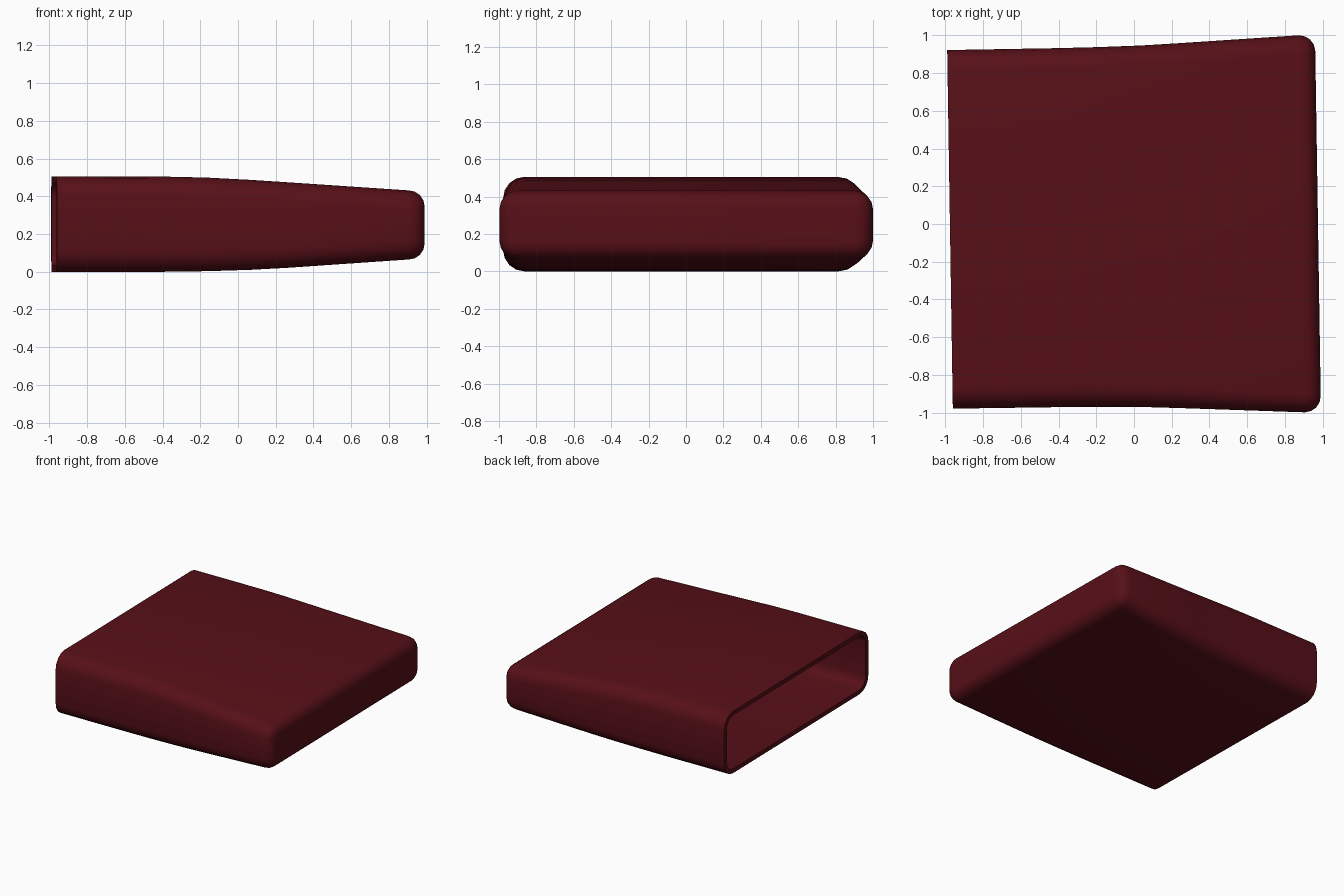
import bpy, bmesh
from math import sin, cos, pi, radians
from mathutils import Matrix

if "Cube" in bpy.data.objects:
    bpy.data.objects.remove(bpy.data.objects["Cube"])

CORNER_STEPS = 4
MID_Z = 0.2525


def ring(bm, x, hw, z0, z1, r):
    """Rounded rectangle across x, half width hw, from z0 to z1."""
    verts = []
    zc, hh = (z0 + z1) / 2, (z1 - z0) / 2
    for k, (sy, sz) in enumerate([(1, 1), (-1, 1), (-1, -1), (1, -1)]):
        for i in range(CORNER_STEPS + 1):
            a = (k + i / CORNER_STEPS) * pi / 2
            y = sy * (hw - r) + r * cos(a)
            z = zc + sz * (hh - r) + r * sin(a)
            verts.append(bm.verts.new((x, y, z)))
    return verts


# sleeve stations: x, half width, bottom, top, corner radius
stations = [
    (-0.975, 0.950, 0.000, 0.505, 0.115),
    (-0.40, 0.951, 0.000, 0.504, 0.115),
    (-0.18, 0.953, 0.003, 0.499, 0.113),
    (0.05, 0.958, 0.010, 0.487, 0.110),
    (0.25, 0.967, 0.021, 0.474, 0.108),
    (0.89, 0.999, 0.065, 0.431, 0.100),
]

# rounded edge around the closed end
R = 0.085
_, hw, z0, z1, r = stations[-1]
for i in range(1, 5):
    a = i / 4 * pi / 2
    d = R * (1 - cos(a))
    stations.append((0.89 + R * sin(a), hw - d, z0 + d, z1 - d, r - d))

bm = bmesh.new()
rings = [ring(bm, *s) for s in stations]
n = len(rings[0])
for a, b in zip(rings, rings[1:]):
    for i in range(n):
        j = (i + 1) % n
        bm.faces.new((a[i], a[j], b[j], b[i]))
bm.faces.new(rings[-1])
bmesh.ops.recalc_face_normals(bm, faces=bm.faces)
# make sure the open shell faces outward
cap = max(bm.faces, key=lambda f: f.calc_center_median().x)
if cap.normal.x < 0:
    bmesh.ops.reverse_faces(bm, faces=bm.faces)

# slight turn of the whole sleeve
bm.transform(Matrix.Translation((0, -0.013, 0)) @ Matrix.Rotation(radians(0.9), 4, 'Z'))

mesh = bpy.data.meshes.new("sleeve")
bm.to_mesh(mesh)
bm.free()
sleeve = bpy.data.objects.new("sleeve", mesh)
bpy.context.collection.objects.link(sleeve)

# wall thickness
wall = sleeve.modifiers.new("wall", 'SOLIDIFY')
wall.thickness = 0.035
wall.offset = -1
wall.use_even_offset = True

mat = bpy.data.materials.new("dark_red")
mat.diffuse_color = (0.095, 0.005, 0.009, 1)
mat.use_nodes = True
mat.node_tree.nodes["Principled BSDF"].inputs["Base Color"].default_value = mat.diffuse_color
mesh.materials.append(mat)

bpy.context.view_layer.objects.active = sleeve
sleeve.select_set(True)
bpy.ops.object.modifier_apply(modifier="wall")
bpy.ops.object.shade_smooth_by_angle(angle=radians(35))
